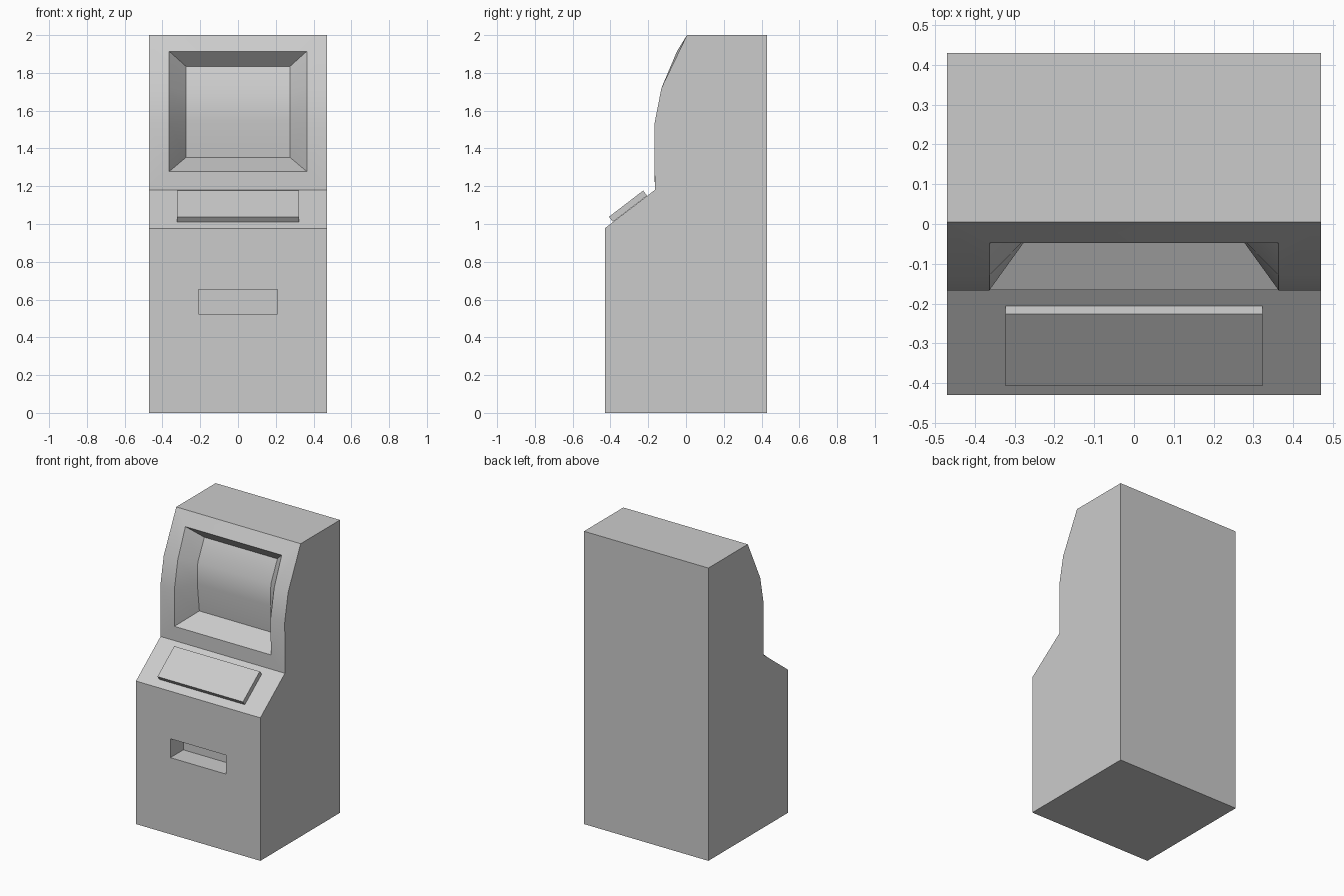
import bpy, bmesh, math
from mathutils import Matrix

if "Cube" in bpy.data.objects:
    bpy.data.objects.remove(bpy.data.objects["Cube"])

W = 0.47  # half width of the cabinet


def finish(name, bm):
    bmesh.ops.remove_doubles(bm, verts=bm.verts, dist=1e-5)
    bmesh.ops.recalc_face_normals(bm, faces=bm.faces)
    mesh = bpy.data.meshes.new(name)
    bm.to_mesh(mesh)
    bm.free()
    obj = bpy.data.objects.new(name, mesh)
    bpy.context.collection.objects.link(obj)
    bpy.ops.object.select_all(action='DESELECT')
    obj.select_set(True)
    bpy.context.view_layer.objects.active = obj
    bpy.ops.object.shade_smooth_by_angle(angle=math.radians(30))
    return obj


def row(bm, x, pts):
    return [bm.verts.new((x, y, z)) for y, z in pts]


def recessed_panel(bm, layers):
    """Nested frames (half width, top-to-bottom profile); the last is filled."""
    loops = [(row(bm, -w, pts), row(bm, w, pts)) for w, pts in layers]
    for (l0, r0), (l1, r1) in zip(loops, loops[1:]):
        for a, b in ((l0, l1), (r0, r1)):
            for i in range(len(a) - 1):
                bm.faces.new((a[i], a[i + 1], b[i + 1], b[i]))
        for k in (0, -1):
            bm.faces.new((l0[k], r0[k], r1[k], l1[k]))
    left, right = loops[-1]
    for i in range(len(left) - 1):
        bm.faces.new((left[i], left[i + 1], right[i + 1], right[i]))


# Cabinet: curved head with sunken screen, lower front with slot
head = [(0.005, 2.0), (-0.13, 1.72), (-0.167, 1.53), (-0.165, 1.18)]
opening = [(-0.048, 1.914), (-0.13, 1.72), (-0.167, 1.53), (-0.166, 1.278)]
screen = [(0.031, 1.835), (-0.04, 1.69), (-0.045, 1.545), (-0.023, 1.352)]
front = [(-0.43, 0.977), (-0.43, 0.0)]
back = [(0.43, 0.0), (0.43, 2.0)]

bm = bmesh.new()
recessed_panel(bm, [(W, head), (0.364, opening), (0.276, screen)])
recessed_panel(bm, [(W, front),
                    (0.21, [(-0.43, 0.652), (-0.43, 0.523)]),
                    (0.21, [(-0.29, 0.652), (-0.29, 0.523)])])

# Sloped shelf, underside, back and top
for strip in ([head[-1], front[0]], [front[1], back[0]], back, [back[1], head[0]]):
    a, b = row(bm, -W, strip), row(bm, W, strip)
    bm.faces.new((a[0], a[1], b[1], b[0]))

# Side walls
for x in (-W, W):
    bm.faces.new(row(bm, x, head + front + back))
finish("cabinet", bm)

# Raised control panel lying on the sloped shelf
bm = bmesh.new()
slope = math.atan2(head[-1][1] - front[0][1], head[-1][0] - front[0][0])
bmesh.ops.create_cube(bm, size=1, matrix=Matrix.Translation((0, -0.307, 1.094))
                      @ Matrix.Rotation(slope, 4, 'X')
                      @ Matrix.Diagonal((0.646, 0.228, 0.034, 1)))
finish("control_panel", bm)
